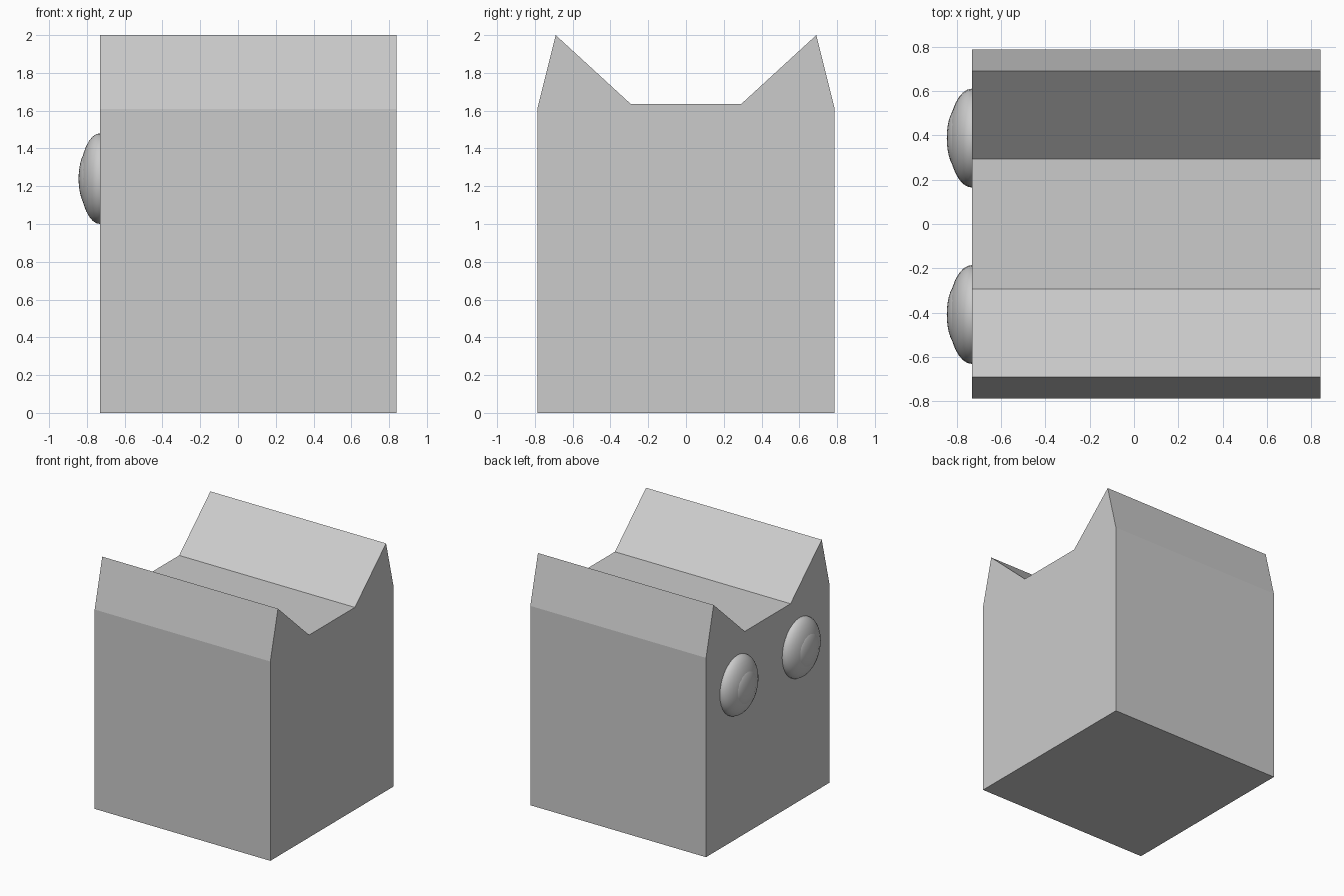
import bpy
import bmesh
import math

if "Cube" in bpy.data.objects:
    bpy.data.objects.remove(bpy.data.objects["Cube"])

X_FACE, X_BACK = -0.73, 0.84


def smooth_ellipsoid(name, centre, radii):
    bpy.ops.mesh.primitive_uv_sphere_add(segments=32, ring_count=16, location=centre,
                                         rotation=(0, 0, 0))
    ob = bpy.context.object
    ob.name = name
    ob.scale = radii
    bpy.ops.object.transform_apply(location=False, rotation=False, scale=True)
    bpy.ops.object.shade_smooth_by_angle(angle=math.radians(40))
    return ob


# Body: eared profile extruded along x
half = [(0.787, 0), (0.787, 1.61), (0.69, 2.0), (0.292, 1.635)]
profile = half + [(-y, z) for y, z in reversed(half)]
bm = bmesh.new()
face = bm.faces.new([bm.verts.new((X_FACE, y, z)) for y, z in profile])
ext = bmesh.ops.extrude_face_region(bm, geom=[face])
moved = [v for v in ext["geom"] if isinstance(v, bmesh.types.BMVert)]
bmesh.ops.translate(bm, verts=moved, vec=(X_BACK - X_FACE, 0, 0))
bmesh.ops.recalc_face_normals(bm, faces=bm.faces[:])
mesh = bpy.data.meshes.new("body")
bm.to_mesh(mesh)
bm.free()
bpy.context.collection.objects.link(bpy.data.objects.new("body", mesh))

# Eyes: flattened domes with a slightly raised pupil
for side, y in (("left", -0.408), ("right", 0.387)):
    smooth_ellipsoid(side + "_eye", (X_FACE, y, 1.24), (0.106, 0.223, 0.24))
    smooth_ellipsoid(side + "_pupil", (X_FACE - 0.06, y, 1.24), (0.054, 0.142, 0.15))
